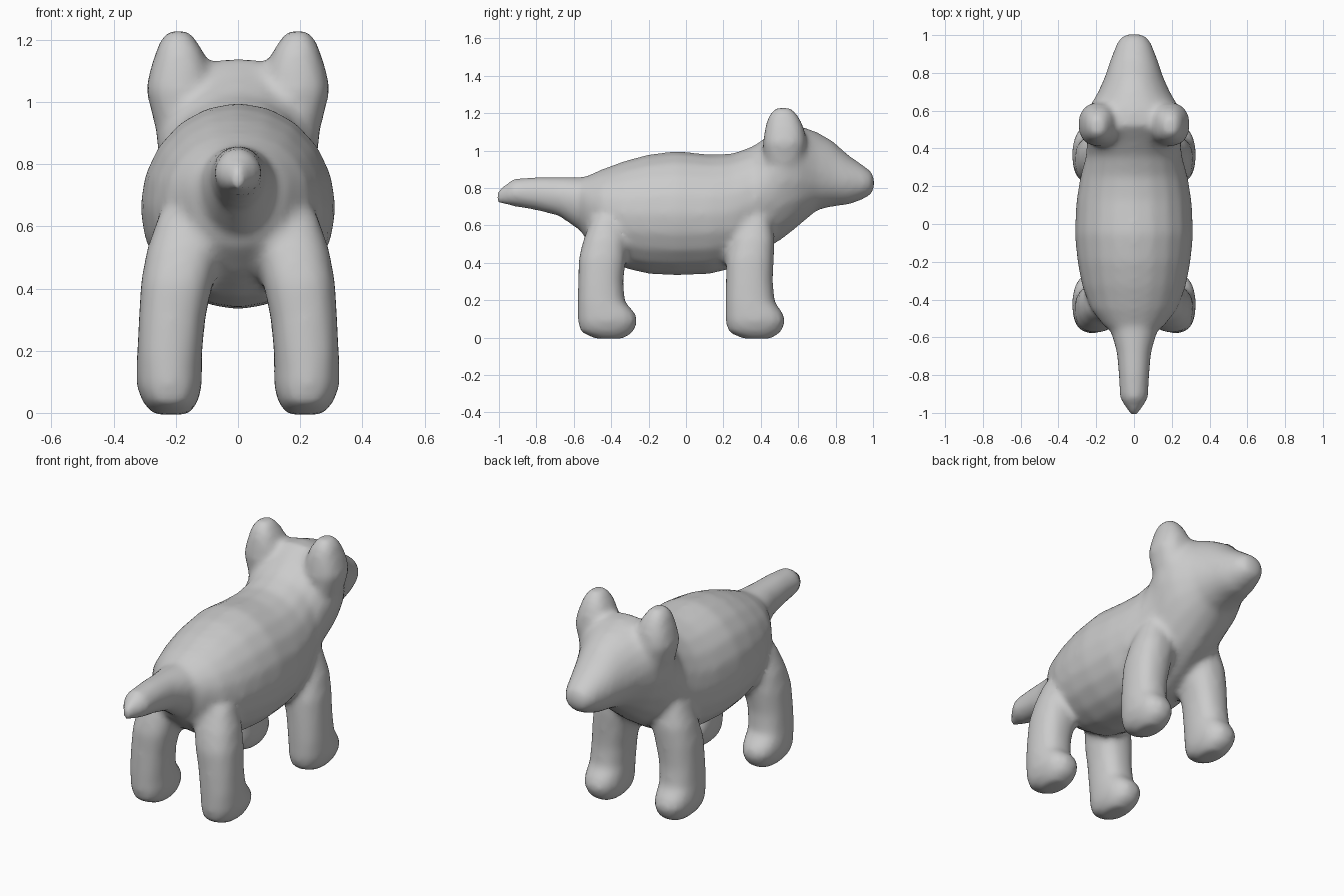
import bpy, bmesh, math
from mathutils import Vector

if "Cube" in bpy.data.objects:
    bpy.data.objects.remove(bpy.data.objects["Cube"])

SIDES = 20
fur = bpy.data.materials.new("grey_fur")
fur.diffuse_color = (0.6, 0.6, 0.6, 1)
fur.use_nodes = True
fur.node_tree.nodes["Principled BSDF"].inputs["Base Color"].default_value = fur.diffuse_color
parts = []


def loft(name, rings):
    """Skin a closed surface over a list of rings of points."""
    bm = bmesh.new()
    loops = [[bm.verts.new(p) for p in r] for r in rings]
    for a, b in zip(loops, loops[1:]):
        for i in range(SIDES):
            j = (i + 1) % SIDES
            bm.faces.new((a[i], a[j], b[j], b[i]))
    bm.faces.new(loops[0][::-1])
    bm.faces.new(loops[-1])
    bmesh.ops.recalc_face_normals(bm, faces=bm.faces)
    mesh = bpy.data.meshes.new(name)
    bm.to_mesh(mesh)
    bm.free()
    ob = bpy.data.objects.new(name, mesh)
    bpy.context.collection.objects.link(ob)
    parts.append(ob)


def angles():
    return [2 * math.pi * i / SIDES for i in range(SIDES)]


def upright(y, top, bottom, half, mid):
    """Egg-shaped section across the y axis, widest at height mid."""
    return [Vector((half * math.cos(a), y,
                    mid + math.sin(a) * ((top - mid) if math.sin(a) > 0 else (mid - bottom))))
            for a in angles()]


def flat(z, x0, x1, y0, y1, side):
    """Rounded section across the z axis, within the given bounds."""
    def sq(v):
        return math.copysign(abs(v) ** 0.85, v)
    return [Vector((side * ((x0 + x1) / 2 + (x1 - x0) / 2 * sq(math.cos(a))),
                    (y0 + y1) / 2 + (y1 - y0) / 2 * sq(math.sin(a)), z))
            for a in angles()]


# Torso, neck and head: y, top, bottom, half width, widest height
loft("torso", [upright(*s) for s in (
    (-0.60, 0.83, 0.64, 0.07, 0.75), (-0.54, 0.86, 0.53, 0.16, 0.72),
    (-0.45, 0.90, 0.45, 0.23, 0.69), (-0.33, 0.945, 0.37, 0.275, 0.66),
    (-0.20, 0.98, 0.34, 0.30, 0.66), (-0.05, 0.998, 0.332, 0.315, 0.66),
    (0.13, 0.98, 0.34, 0.305, 0.66), (0.25, 0.985, 0.37, 0.285, 0.67),
    (0.36, 1.025, 0.43, 0.255, 0.72), (0.44, 1.08, 0.48, 0.25, 0.84),
    (0.52, 1.14, 0.53, 0.272, 0.98), (0.60, 1.135, 0.595, 0.25, 0.94),
    (0.70, 1.10, 0.68, 0.19, 0.89), (0.78, 1.055, 0.70, 0.155, 0.86),
    (0.87, 0.975, 0.71, 0.125, 0.84), (0.95, 0.92, 0.74, 0.095, 0.83),
    (0.99, 0.89, 0.765, 0.07, 0.825), (1.006, 0.86, 0.79, 0.04, 0.825))])

# Tail
loft("tail", [upright(*s) for s in (
    (-1.01, 0.79, 0.72, 0.018, 0.75), (-0.97, 0.815, 0.712, 0.045, 0.76),
    (-0.925, 0.85, 0.702, 0.075, 0.77), (-0.80, 0.86, 0.68, 0.082, 0.77),
    (-0.68, 0.86, 0.65, 0.092, 0.76), (-0.58, 0.86, 0.58, 0.12, 0.74),
    (-0.48, 0.86, 0.55, 0.14, 0.72))])

for side, tag in ((-1, "left"), (1, "right")):
    # Legs with a foot pushed forward
    for name, y, lean in (("back_leg", -0.575, 0.0), ("front_leg", 0.215, 0.01)):
        loft(f"{tag}_{name}", [flat(*s, side) for s in (
            (-0.006, 0.16, 0.27, y + 0.09, y + 0.24),
            (0.03, 0.13, 0.305, y + 0.01, y + 0.295),
            (0.085, 0.115, 0.327, y - 0.004, y + 0.318),
            (0.13, 0.115, 0.327, y - 0.004, y + 0.305),
            (0.19, 0.115, 0.325, y - 0.004, y + 0.25 + lean),
            (0.30, 0.105, 0.32, y - 0.002, y + 0.24 + lean),
            (0.42, 0.08, 0.313, y, y + 0.255),
            (0.52, 0.06, 0.295, y + 0.025, y + 0.26),
            (0.64, 0.05, 0.255, y + 0.07, y + 0.24))])
    # Ears
    loft(f"{tag}_ear", [flat(*s, side) for s in (
        (0.93, 0.08, 0.27, 0.42, 0.63), (1.04, 0.08, 0.297, 0.41, 0.645),
        (1.11, 0.09, 0.282, 0.42, 0.635), (1.17, 0.115, 0.262, 0.435, 0.61),
        (1.205, 0.138, 0.247, 0.455, 0.585), (1.228, 0.16, 0.225, 0.475, 0.56))])

# Fuse everything into one soft skin
bpy.ops.object.select_all(action='DESELECT')
for ob in parts:
    ob.select_set(True)
bpy.context.view_layer.objects.active = parts[0]
bpy.ops.object.join()
body = bpy.context.object
body.name = body.data.name = "dog_body"
body.data.materials.clear()
body.data.materials.append(fur)
remesh = body.modifiers.new("fuse", 'REMESH')
remesh.mode = 'VOXEL'
remesh.voxel_size = 0.018
soften = body.modifiers.new("soften", 'SMOOTH')
soften.factor = 0.5
soften.iterations = 10
for m in ("fuse", "soften"):
    bpy.ops.object.modifier_apply(modifier=m)
bpy.ops.object.shade_smooth()
